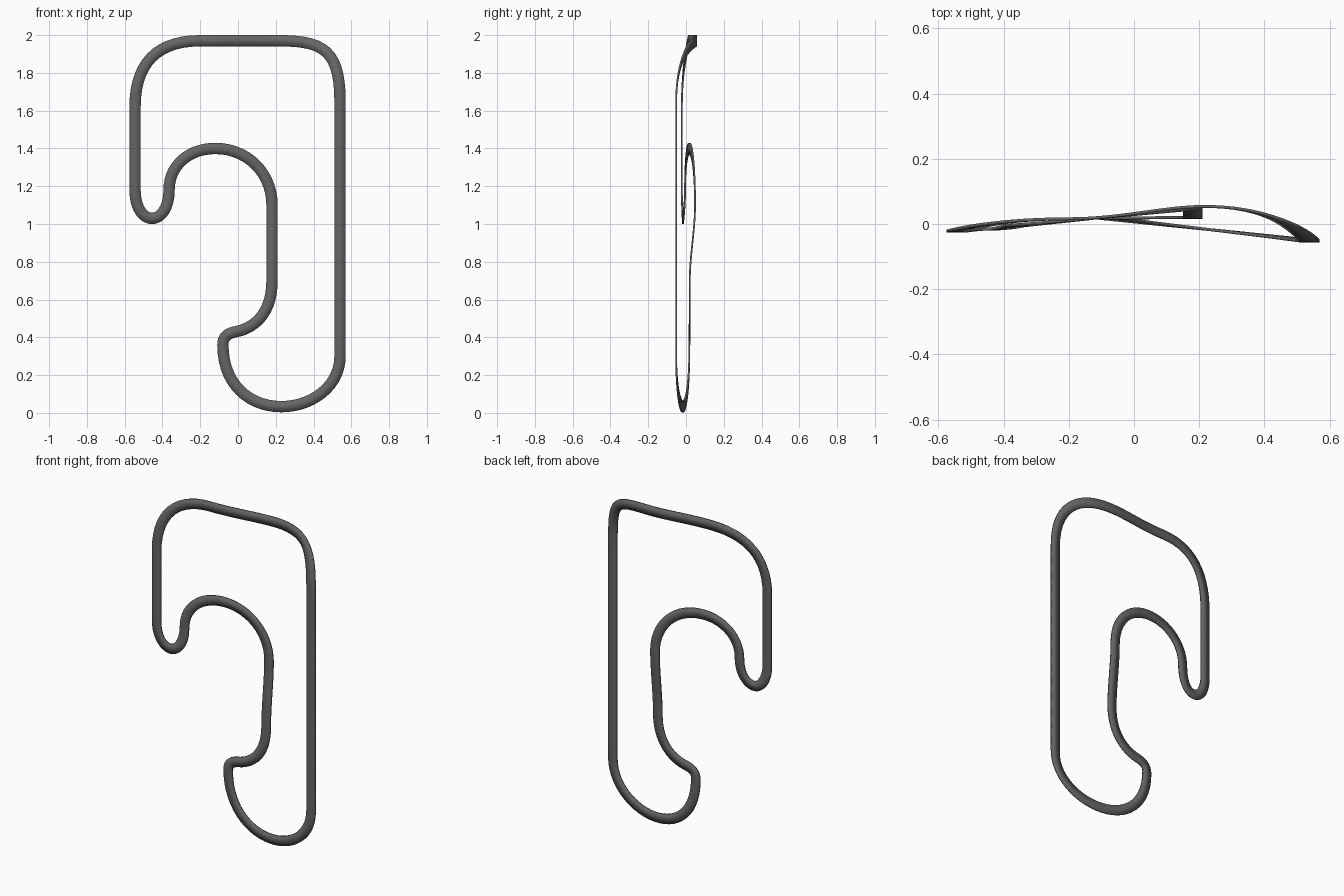
import bpy
import bmesh
from mathutils import Vector
from mathutils.geometry import interpolate_bezier

cube = bpy.data.objects.get("Cube")
if cube:
    bpy.data.objects.remove(cube, do_unlink=True)

WIDTH, THICKNESS, STEPS = 0.06, 0.009, 14

UP, DOWN = Vector((0, 0, 1)), Vector((0, 0, -1))
LEFT, RIGHT = Vector((-1, 0, 0)), Vector((1, 0, 0))
RISING = Vector((1, 0.1, 0))
FALLING = Vector((1, -0.11, 0))
HOOK = Vector((-1, 0, -0.2))

# Centre line of the closed loop: position, heading, handle length in and out
knots = [
    ((0.54, -0.052, 0.3), UP, 0.16, 0.4),         # long straight
    ((0.54, -0.052, 1.65), UP, 0.4, 0.27),
    ((0.22, 0.054, 1.97), LEFT, 0.23, 0.13),      # top edge
    ((-0.2, 0.016, 1.97), LEFT, 0.16, 0.23),
    ((-0.545, -0.022, 1.62), DOWN, 0.23, 0.14),   # short straight
    ((-0.545, -0.022, 1.18), DOWN, 0.14, 0.09),
    ((-0.455, -0.016, 1.03), RIGHT, 0.05, 0.05),  # hairpin
    ((-0.365, -0.005, 1.18), UP, 0.09, 0.13),
    ((-0.12, 0.018, 1.4), RISING, 0.14, 0.17),    # inner arch
    ((0.18, 0.048, 1.1), DOWN, 0.17, 0.13),
    ((0.18, 0.02, 0.7), DOWN, 0.13, 0.18),        # inner straight
    ((-0.01, 0.019, 0.43), HOOK, 0.09, 0.045),
    ((-0.08, 0.018, 0.36), DOWN, 0.045, 0.21),    # tight hook
    ((0.23, -0.017, 0.033), FALLING, 0.17, 0.16),  # bottom bowl
]


def sample_loop():
    """Sample the closed spline into evenly stepped points."""
    points = []
    for a, b in zip(knots, knots[1:] + knots[:1]):
        start, end = Vector(a[0]), Vector(b[0])
        seg = interpolate_bezier(start, start + a[1] * a[3],
                                 end - b[1] * b[2], end, STEPS + 1)
        points += seg[:-1]
    return points


def build_ribbon(name, path, material):
    """Sweep a flat rectangular section along the path."""
    bm = bmesh.new()
    rings = []
    count = len(path)
    depth = Vector((0, THICKNESS / 2, 0))
    for i, p in enumerate(path):
        along = path[(i + 1) % count] - path[i - 1]
        side = Vector((along.z, 0, -along.x)).normalized() * WIDTH / 2
        corners = (p + side - depth, p + side + depth,
                   p - side + depth, p - side - depth)
        rings.append([bm.verts.new(c) for c in corners])
    for i, ring in enumerate(rings):
        after = rings[(i + 1) % count]
        for k in range(4):
            n = (k + 1) % 4
            bm.faces.new((ring[k], ring[n], after[n], after[k]))
    bmesh.ops.recalc_face_normals(bm, faces=bm.faces)
    for face in bm.faces:
        face.smooth = True
    mesh = bpy.data.meshes.new(name)
    bm.to_mesh(mesh)
    bm.free()
    mesh.materials.append(material)
    obj = bpy.data.objects.new(name, mesh)
    bpy.context.collection.objects.link(obj)
    return obj


# Dark grey surface
grey = bpy.data.materials.new("dark_grey")
grey.use_nodes = True
colour = (0.13, 0.13, 0.13, 1)
grey.diffuse_color = colour
grey.node_tree.nodes["Principled BSDF"].inputs["Base Color"].default_value = colour

build_ribbon("track_ribbon", sample_loop(), grey)
